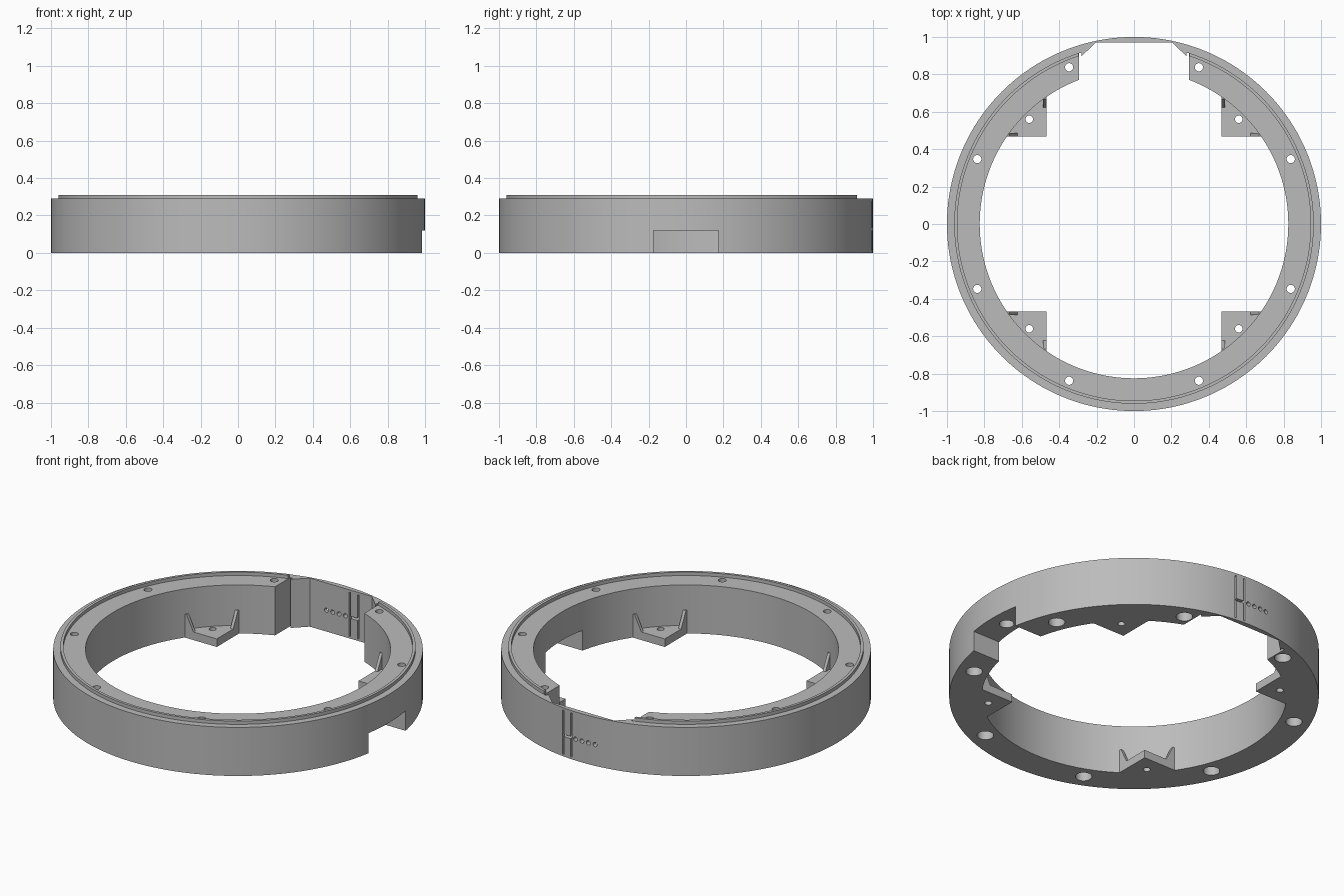
import bpy, bmesh, math
from mathutils import Matrix

cube = bpy.data.objects.get("Cube")
if cube:
    bpy.data.objects.remove(cube, do_unlink=True)

grey = bpy.data.materials.new("light_grey")
grey.use_nodes = True
COLOUR = (0.5, 0.5, 0.5, 1)
grey.diffuse_color = COLOUR
grey.node_tree.nodes["Principled BSDF"].inputs["Base Color"].default_value = COLOUR


def prism(name, points, low, high, matrix=Matrix()):
    """Extrude a 2D outline from low to high, then transform it."""
    bm = bmesh.new()
    base = bm.faces.new([bm.verts.new((x, y, low)) for x, y in points])
    top = bmesh.ops.extrude_face_region(bm, geom=[base])["geom"]
    bmesh.ops.translate(bm, vec=(0, 0, high - low),
                        verts=[v for v in top if isinstance(v, bmesh.types.BMVert)])
    bm.transform(matrix)
    bmesh.ops.recalc_face_normals(bm, faces=bm.faces)
    mesh = bpy.data.meshes.new(name)
    bm.to_mesh(mesh)
    bm.free()
    mesh.materials.append(grey)
    obj = bpy.data.objects.new(name, mesh)
    bpy.context.collection.objects.link(obj)
    return obj


def circle(radius, count, cx=0, cy=0):
    return [(cx + radius * math.cos(math.tau * i / count),
             cy + radius * math.sin(math.tau * i / count)) for i in range(count)]


def rect(x0, x1, y0, y1):
    return [(x0, y0), (x1, y0), (x1, y1), (x0, y1)]


def cut(target, points, low, high, matrix=Matrix()):
    cutter = prism("cutter", points, low, high, matrix)
    cutter.hide_render = True
    mod = target.modifiers.new("cut", "BOOLEAN")
    mod.operation, mod.solver, mod.object = "DIFFERENCE", "EXACT", cutter
    bpy.context.view_layer.objects.active = target
    bpy.ops.object.modifier_apply(modifier=mod.name)
    bpy.data.objects.remove(cutter, do_unlink=True)


def smooth(obj):
    bpy.ops.object.select_all(action="DESELECT")
    obj.select_set(True)
    bpy.context.view_layer.objects.active = obj
    bpy.ops.object.shade_smooth_by_angle(angle=math.radians(30))


HEIGHT, INNER, SEGMENTS = 0.29, 0.825, 160

# Main ring body with the flat-backed opening at the rear
ring = prism("ring_body", circle(1, SEGMENTS), 0, HEIGHT)
cut(ring, circle(INNER, SEGMENTS), -1, 1)
half = [(0.295, 0.6), (0.295, 0.915), (0.28, 0.915), (0.28, 0.897), (0.205, 0.97)]
cut(ring, half + [(-x, y) for x, y in reversed(half)], -1, 1)

# Cable notch on one side with a blind hole in its ceiling
cut(ring, rect(0.6, 1.2, -0.175, 0.175), -1, 0.12)
cut(ring, circle(0.04, 24, 0.9, 0), 0.05, 0.2)

# Eight screw holes, wider from below
for i in range(8):
    angle = math.tau * (i + 0.5) / 8
    x, y = 0.907 * math.cos(angle), 0.907 * math.sin(angle)
    cut(ring, circle(0.022, 24, x, y), -1, 1)
    cut(ring, circle(0.045, 24, x, y), -1, 0.16)

# Slots and small round holes through the thin rear wall
BACK = Matrix.Rotation(math.radians(90), 4, "X")
cut(ring, rect(0.06, 0.115, 0.12, 0.134), -1.1, -0.9, BACK)
for x in (0.06, 0.115):
    cut(ring, rect(x - 0.005, x + 0.005, 0.012, 0.275), -1.1, -0.9, BACK)
for i in range(4):
    cut(ring, circle(0.013, 16, 0.03 - 0.042 * i, 0.127), -1.1, -0.9, BACK)
smooth(ring)

# Thin raised lip on top, open at the rear
lip = prism("top_lip", circle(0.961, SEGMENTS), HEIGHT, 0.31)
cut(lip, circle(0.945, SEGMENTS), 0, 1)
cut(lip, rect(-0.298, 0.298, 0.5, 1.2), 0, 1)
smooth(lip)

# Four corner brackets: plate with a hole and two upturned end tabs
CORNER, PLATE, TIP = 0.468, 0.048, 0.14
reach = math.sqrt(INNER ** 2 - CORNER ** 2)
start = math.atan2(CORNER, reach)
arc = [(INNER * math.cos(a), INNER * math.sin(a)) for a in
       (start + (math.pi / 2 - 2 * start) * i / 10 for i in range(11))]
tab = [(0.622, PLATE), (reach - 0.012, TIP), (reach, TIP), (reach, PLATE)]
SWAP = Matrix(((0, 1, 0, 0), (1, 0, 0, 0), (0, 0, 1, 0), (0, 0, 0, 1)))
for side, sx in (("left", 1), ("right", -1)):
    for end, sy in (("front", -1), ("back", 1)):
        flip = Matrix.Diagonal((sx, sy, 1, 1))
        name = f"{end}_{side}_bracket"
        plate = prism(name + "_plate", [(CORNER, CORNER)] + arc, 0, PLATE, flip)
        cut(plate, circle(0.02, 20, 0.56 * sx, 0.56 * sy), -1, 1)
        smooth(plate)
        for label, turn in (("side", Matrix()), ("end", SWAP)):
            prism(f"{name}_{label}_tab", tab, -CORNER - 0.018, -CORNER, flip @ turn @ BACK)
